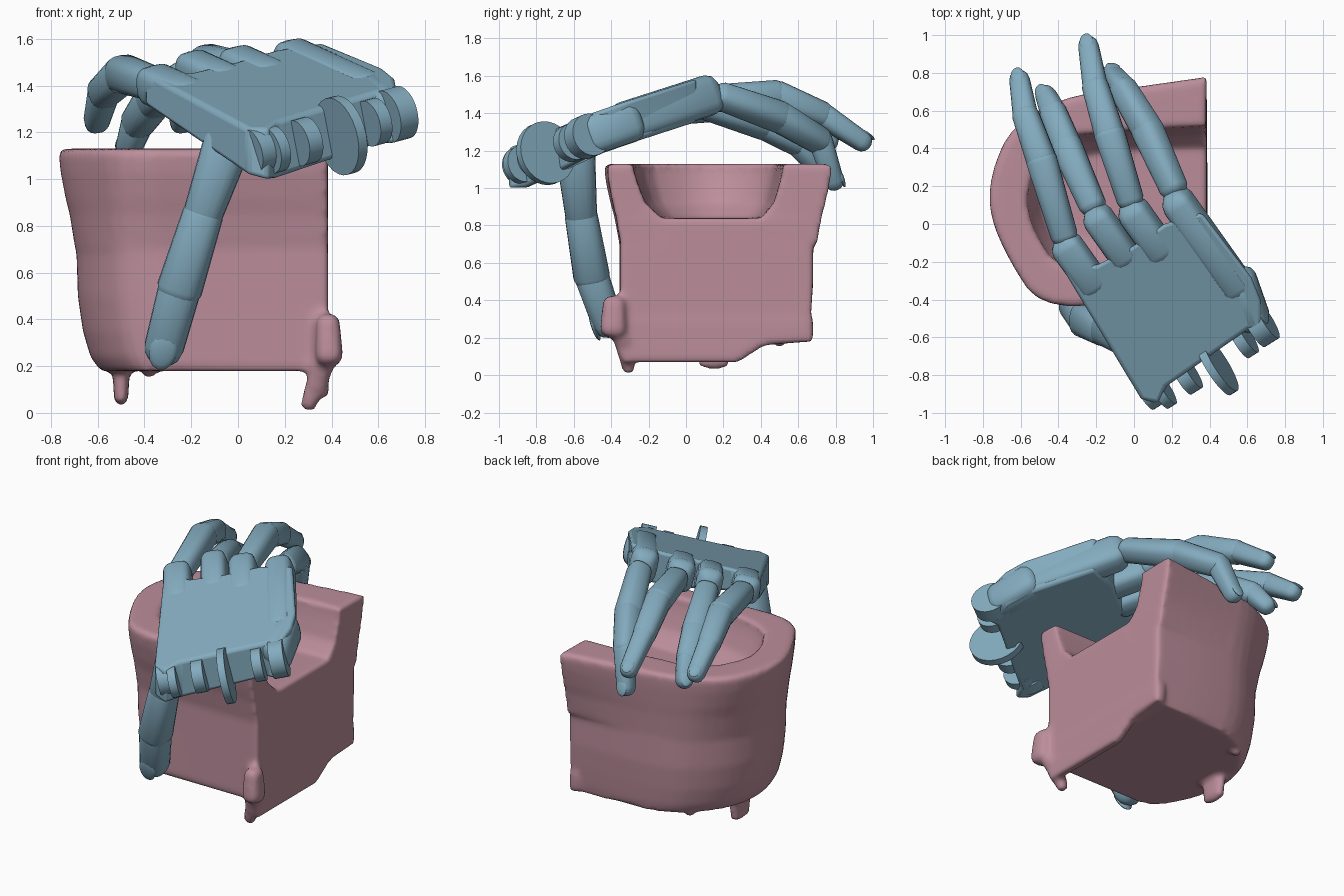
import bpy, bmesh, math
from mathutils import Vector, Matrix

if "Cube" in bpy.data.objects:
    bpy.data.objects.remove(bpy.data.objects["Cube"])


def material(name, rgb):
    m = bpy.data.materials.new(name)
    m.diffuse_color = (*rgb, 1)
    m.use_nodes = True
    m.node_tree.nodes["Principled BSDF"].inputs["Base Color"].default_value = m.diffuse_color
    return m


BLUE = material("blue", (0.23, 0.41, 0.52))
PINK = material("pink", (0.50, 0.27, 0.33))


def finish(bm, name, mat, angle=35):
    bmesh.ops.recalc_face_normals(bm, faces=bm.faces)
    me = bpy.data.meshes.new(name)
    bm.to_mesh(me)
    bm.free()
    ob = bpy.data.objects.new(name, me)
    bpy.context.collection.objects.link(ob)
    me.materials.append(mat)
    bpy.ops.object.select_all(action='DESELECT')
    ob.select_set(True)
    bpy.context.view_layer.objects.active = ob
    bpy.ops.object.shade_smooth_by_angle(angle=math.radians(angle))
    return ob


def loft(bm, rings):
    vs = [[bm.verts.new(p) for p in r] for r in rings]
    n = len(vs[0])
    for a, b in zip(vs, vs[1:]):
        for i in range(n):
            bm.faces.new((a[i], a[(i + 1) % n], b[(i + 1) % n], b[i]))
    bm.faces.new(vs[0][::-1])
    bm.faces.new(vs[-1])


def limb(bm, p, q, w, h, up, cap=.6, power=.7):
    """Rounded-box limb from p to q; w and h are (start, end) half sizes."""
    p, q = Vector(p), Vector(q)
    d = (q - p).normalized()
    n = (Vector(up) - d * d.dot(Vector(up))).normalized()
    s = d.cross(n)
    rings = []
    for c, k, sign in ((p, 0, -1), (q, 1, 1)):
        steps = [(math.sin(a), math.cos(a)) for a in (0, .5, .9, 1.25)]
        for off, sc in (steps[::-1] if k == 0 else steps):
            o = c + d * sign * off * h[k] * cap
            ring = []
            for i in range(20):
                a = math.tau * i / 20
                x = math.copysign(abs(math.cos(a)) ** power, math.cos(a))
                y = math.copysign(abs(math.sin(a)) ** power, math.sin(a))
                ring.append(o + s * x * w[k] * sc + n * y * h[k] * sc)
            rings.append(ring)
    loft(bm, rings)


def chaikin(pts, times=2):
    """Round the corners of an open outline, keeping its ends."""
    for _ in range(times):
        new = [pts[0]]
        for a, b in zip(pts, pts[1:]):
            new += [tuple(u * .75 + v * .25 for u, v in zip(a, b)),
                    tuple(u * .25 + v * .75 for u, v in zip(a, b))]
        pts = new + [pts[-1]]
    return pts


def mix(a, b, t):
    return [(p[0] + (q[0] - p[0]) * t, p[1] + (q[1] - p[1]) * t) for p, q in zip(a, b)]


# ---------------- armchair: body, C-shaped arm/back wall, skirt, legs
bm = bmesh.new()
plan = chaikin([(.385, .68), (0, .68), (-.35, .65), (-.57, .48), (-.69, .26),
                (-.7, .05), (-.62, -.18), (-.48, -.36), (-.1, -.35), (.385, -.35)])
loft(bm, [[(.38 + (x - .38) * s, -.35 + (y + .35) * t, z) for x, y in plan]
          for z, s, t in ((.18, .9, .97), (.24, .94, .98), (.35, .97, .99), (.5, .99, 1), (.84, 1, 1))])

low_out = chaikin([(.385, -.35), (-.1, -.35), (-.48, -.36), (-.62, -.18), (-.7, .05), (-.69, .26),
                   (-.57, .48), (-.35, .65), (0, .68), (.385, .7)])
top_out = chaikin([(.385, -.42), (-.1, -.43), (-.5, -.44), (-.66, -.2), (-.77, .05), (-.76, .27),
                   (-.65, .52), (-.38, .67), (-.1, .71), (.385, .78)])
low_in = chaikin([(.38, .41), (-.08, .4), (-.32, .36), (-.42, .18), (-.4, .02), (-.25, -.14), (.38, -.14)])
top_in = chaikin([(.38, .52), (-.1, .49), (-.42, .46), (-.57, .22), (-.56, 0), (-.38, -.28), (.38, -.28)])
loft(bm, [[(x, y, z) for x, y in mix(low_out, top_out, a) + mix(low_in, top_in, b)]
          for z, a, b in ((.7, 0, 0), (.85, .35, 0), (.92, .6, .55), (1.03, .9, .85),
                          (1.10, 1, 1), (1.13, .9, .95))])
skirt = [(-.34, .07), (.28, .07), (.42, .16), (.68, .18), (.68, .3), (-.34, .3)]
loft(bm, [[(x, y, z) for y, z in skirt] for x in (.325, .388)])
Z = (0, 0, 1)
Y = (0, 1, 0)
limb(bm, (.39, -.39, .24), (.385, -.385, .39), (.06, .05), (.07, .06), Y)      # corner lump
limb(bm, (.36, -.34, .2), (.30, -.305, .03), (.05, .034), (.05, .034), Y)      # front leg
limb(bm, (-.5, .15, .24), (-.5, .15, .05), (.04, .03), (.1, .08), Y, .2)       # flat side leg
limb(bm, (-.38, .5, .25), (-.38, .5, .16), (.04, .025), (.04, .025), Y)        # back stub
chair = finish(bm, "armchair", PINK, 50)
rm = chair.modifiers.new("blend", 'REMESH')
rm.mode = 'VOXEL'
rm.voxel_size = 0.018
rm.use_smooth_shade = True
sm = chair.modifiers.new("soften", 'SMOOTH')
sm.factor = 0.5
sm.iterations = 5

# ---------------- hand frame: tilted plane of the back of the hand
N = Vector((-.05, -.356, 1)).normalized()
V = Vector((.85, .53, .23)).normalized()
V = (V - N * V.dot(N)).normalized()
U = N.cross(V)


def top(x, y, drop=0):
    return Vector((x, y, 1.61 + .05 * (x - .2) + .356 * (y - .15) - drop))


# palm slab: thinner on the outer edge, thick at the wrist
outline = [(-.40, -.20, .14), (.04, -.93, .2), (.13, -.95, .22), (.17, -.86, .24), (.6, -.56, .23),
           (.68, -.56, .23), (.67, -.4, .23), (.62, -.28, .23), (.36, .06, .23), (.16, 0, .22),
           (-.01, -.12, .19), (-.2, -.22, .15)]
bm = bmesh.new()
loft(bm, [[top(x, y, h) for x, y, h in outline], [top(x, y) for x, y, h in outline]])
palm = finish(bm, "palm", BLUE, 30)
bv = palm.modifiers.new("edge", 'BEVEL')
bv.width = .02
bv.segments = 3

# knuckle lugs, and the longer bar leading to the last one
bm = bmesh.new()
for x, y, r, h, back in ((-.355, -.12, .085, .085, .25), (-.19, .03, .08, .095, .25),
                         (0, .06, .085, .1, .25), (.235, .11, .085, .11, .55)):
    c = top(x, y, h - .005)
    limb(bm, c - U * back, c, (r, r), (h, h), N, .75, .6)
limb(bm, top(.56, -.3, .115), top(.63, -.5, .115), (.09, .09), (.11, .11), N)
finish(bm, "knuckles", BLUE)

# wrist hinge plates, all turning on the sideways axis
bm = bmesh.new()
rot = Matrix((U, N, V)).transposed().to_4x4()
for x, y, r, w in ((.08, -.88, .1, .07), (.15, -.88, .1, .05), (.28, -.80, .1, .07),
                   (.44, -.75, .17, .045), (.58, -.61, .1, .06), (.67, -.53, .115, .09)):
    bmesh.ops.create_cone(bm, cap_ends=True, segments=28, radius1=r, radius2=r, depth=w,
                          matrix=Matrix.Translation(top(x, y, .115)) @ rot)
finish(bm, "wrist_hinge", BLUE)


def digit(name, pts, sizes, up):
    """Jointed finger; sizes give (start, end) half widths per segment, then a nail."""
    pts = [Vector(p) for p in pts]
    bm = bmesh.new()
    for i, (p, q, s) in enumerate(zip(pts, pts[1:], sizes)):
        limb(bm, p, q, s, s, up, 1 if i == len(sizes) - 1 else .7, .78)
    d = (pts[-1] - pts[-2]).normalized()
    n = (Vector(up) - d * d.dot(Vector(up))).normalized()
    r = sizes[-1][1]
    m = Matrix((d.cross(n), d, n)).transposed().to_4x4()
    bmesh.ops.create_uvsphere(bm, u_segments=14, v_segments=8, radius=r,
                              matrix=Matrix.Translation(pts[-1] + n * r * .85)
                              @ m @ Matrix.Diagonal((.7, 1.0, .22, 1)))
    finish(bm, name, BLUE)


FR = [(.072, .082), (.08, .07), (.066, .054)]
digit("little_finger", [(-.37, -.06, 1.41), (-.49, .34, 1.45), (-.575, .58, 1.37),
                        (-.605, .76, 1.25)], FR, N)
digit("ring_finger", [(-.22, .1, 1.44), (-.36, .42, 1.34), (-.43, .6, 1.24),
                      (-.465, .68, 1.14)], FR, N)
digit("middle_finger", [(-.02, .13, 1.48), (-.13, .48, 1.495), (-.205, .73, 1.39),
                        (-.24, .94, 1.25)], FR, N)
digit("index_finger", [(.21, .19, 1.49), (.07, .5, 1.38), (-.06, .72, 1.25),
                       (-.115, .79, 1.04)], FR, (0, 1, 0))
digit("thumb", [(-.04, -.59, 1.17), (-.15, -.56, .85), (-.25, -.505, .53), (-.315, -.42, .285)],
      [(.105, .085), (.088, .098), (.092, .085)], (0, -1, 0))
